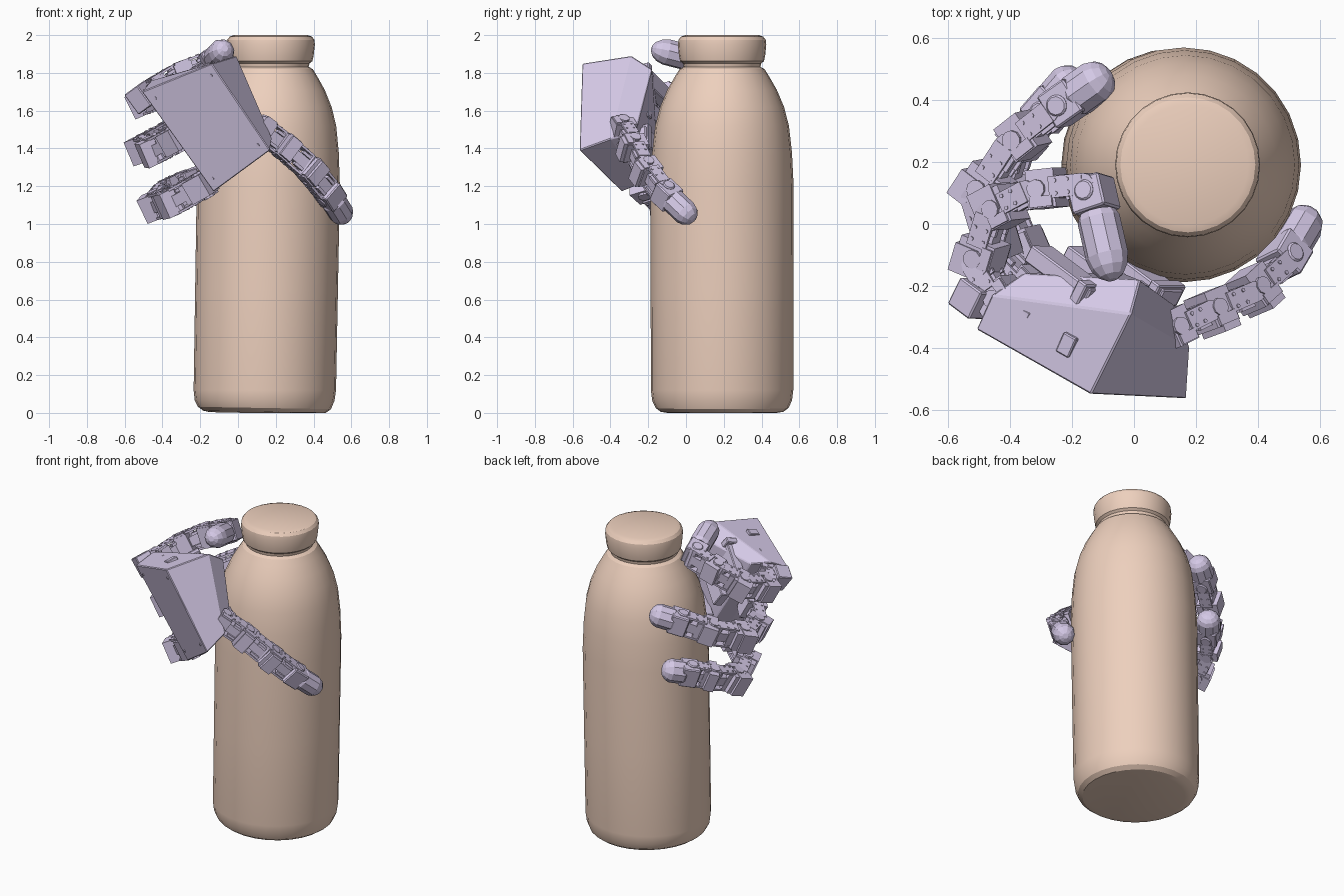
import bpy, bmesh, math
from mathutils import Vector as V, Matrix as M

if "Cube" in bpy.data.objects:
    bpy.data.objects.remove(bpy.data.objects["Cube"])


def material(name, color):
    m = bpy.data.materials.new(name)
    m.diffuse_color = color
    m.use_nodes = True
    m.node_tree.nodes["Principled BSDF"].inputs["Base Color"].default_value = m.diffuse_color
    return m


TAN = material("tan", (0.85, 0.63, 0.51, 1))
LILAC = material("lilac", (0.66, 0.58, 0.79, 1))


def finish(bm, name, mat, bevel=0):
    bmesh.ops.recalc_face_normals(bm, faces=bm.faces)
    me = bpy.data.meshes.new(name)
    bm.to_mesh(me)
    bm.free()
    ob = bpy.data.objects.new(name, me)
    bpy.context.collection.objects.link(ob)
    me.materials.append(mat)
    if bevel:
        b = ob.modifiers.new("bevel", 'BEVEL')
        b.width, b.segments = bevel, 1
    return ob


def loft(bm, rings):
    # skin a stack of point rings and cap both ends
    rings = [[bm.verts.new(p) for p in r] for r in rings]
    for a, b in zip(rings, rings[1:]):
        for i in range(len(a)):
            j = (i + 1) % len(a)
            bm.faces.new((a[i], a[j], b[j], b[i]))
    bm.faces.new(rings[0][::-1])
    bm.faces.new(rings[-1])


def frame(origin, along, hinge):
    # local x = hinge axis, local z = along the segment
    z = V(along).normalized()
    x = (V(hinge) - z * V(hinge).dot(z)).normalized()
    m = M((x, z.cross(x), z)).transposed().to_4x4()
    m.translation = V(origin)
    return m


def box(bm, mat, c, s):
    bmesh.ops.create_cube(bm, size=1, matrix=mat @ M.Translation(c) @ M.Diagonal((*s, 1)))


def disc(bm, mat, c, r, d, axis='X', n=10):
    turn = {'X': M.Rotation(math.pi / 2, 4, 'Y'), 'Y': M.Rotation(math.pi / 2, 4, 'X')}[axis]
    bmesh.ops.create_cone(bm, cap_ends=True, segments=n, radius1=r, radius2=r, depth=d,
                          matrix=mat @ M.Translation(c) @ turn)


def circle(n):
    return [(math.cos(2 * math.pi * i / n), math.sin(2 * math.pi * i / n)) for i in range(n)]


# Bottle: lathed profile, leaning very slightly toward +x
profile = [(.29, .004), (.325, .012), (.352, .032), (.37, .065), (.377, .12), (.378, .65), (.379, 1.2), (.37, 1.38),
           (.354, 1.52), (.328, 1.62), (.29, 1.71), (.25, 1.78), (.225, 1.82), (.203, 1.832), (.207, 1.85),
           (.222, 1.862), (.228, 1.89), (.234, 1.95), (.231, 1.975), (.218, 1.992), (.195, 2.0)]
bm = bmesh.new()
loft(bm, [[(.14 + .017 * z + r * c, .191 + r * s, max(0, z - .02 * (c + 1) * (z < .05) * .3)) for c, s in circle(28)]
          for r, z in profile])
bottle = finish(bm, "bottle", TAN)
bpy.context.view_layer.objects.active = bottle
bottle.select_set(True)
bpy.ops.object.shade_smooth_by_angle(angle=math.radians(25))

# Palm housing: outer cover, side walls, then a chamfer toward the bottle
A, B, C, D = V((-.13, -.34, 1.17)), V((.17, -.565, 1.39)), V((-.14, -.55, 1.85)), V((-.51, -.34, 1.70))
A2, B2, C2, D2 = V((-.11, -.24, 1.21)), V((.18, -.40, 1.45)), V((-.01, -.29, 1.89)), V((-.46, -.23, 1.76))
A3, B3, C3, D3 = V((-.08, -.14, 1.27)), V((.14, -.27, 1.48)), V((.02, -.18, 1.82)), V((-.36, -.16, 1.75))
bm = bmesh.new()
loft(bm, [(A, B, C, D), (A2, B2, C2, D2), (A3, B3, C3, D3)])
finish(bm, "palm_housing", LILAC, .005)

# Palm details: screws on the outer cover, motors on the inner side
W = (D - A).normalized()
F = (A - B).normalized()
bm = bmesh.new()
mid = (A + B + C + D) / 4
for p in (A, B, C, D):
    disc(bm, frame(p.lerp(mid, .2), F, W), (0, 0, 0), .009, .01, 'Y', 8)
finish(bm, "palm_screws", LILAC)
bm = bmesh.new()
inner = frame((A3 + B3 + C3 + D3) / 4, F, W)
for x in (-.2, 0, .2):
    box(bm, inner, (x, 0, .04), (.11, .06, .28))
    box(bm, inner, (x, 0, -.07), (.15, .08, .04))
finish(bm, "palm_motors", LILAC, .005)
bm = bmesh.new()
top = frame((C + D + C2 + D2) / 4, D - C, W)
for z in (-.08, .1):
    box(bm, top, (-.005, 0, z), (.04, .07, .05))
finish(bm, "palm_top_brackets", LILAC, .004)


def segment(bm, p, q, hinge, w):
    L = (q - p).length
    m = frame(p, q - p, hinge)
    # chunky motor, slim waist and bracket fork with horn discs and screws
    box(bm, m, (0, 0, L * .22), (w * .86, w * .9, L * .5))
    box(bm, m, (0, 0, L * .7), (w * .42, w * .5, L * .5))
    box(bm, m, (0, -w * .2, L * .55), (w * .75, w * .14, L * .2))
    for s in (-1, 1):
        box(bm, m, (s * w * .45, 0, L * .68), (w * .09, w * .5, L * .6))
        box(bm, m, (s * w * .28, w * .2, L * .78), (w * .12, w * .25, L * .3))
        box(bm, m, (s * w * .47, w * .3, L * .22), (w * .08, w * .25, L * .4))
        disc(bm, m, (s * w * .47, 0, L * .15), w * .22, w * .1)
        for z in (.5, .72):
            for y in (-.15, .15):
                disc(bm, m, (s * w * .5, y * w, L * z), w * .05, w * .05, 'X', 6)
    # hinge pin
    disc(bm, m, (0, 0, L), w * .25, w * .95)


def fingertip(name, p, q, hinge, w):
    m, L = frame(p, q - p, hinge), (q - p).length
    bm = bmesh.new()
    loft(bm, [[m @ V((w * .5 * k * c, w * .5 * k * s, L * t)) for c, s in circle(10)]
              for t, k in [(0, .85), (.1, 1), (.65, 1), (.82, .85), (.94, .58), (1, .25)]])
    finish(bm, name, LILAC)


# Digits: joint path, hinge axis, width; the last span is the rounded tip
digits = {
    "upper_finger": ([(-.42, -.26, 1.68), (-.50, -.13, 1.65), (-.45, .04, 1.70), (-.32, .11, 1.78),
                      (-.14, .13, 1.85), (-.07, -.18, 1.93)], (-.4, .0, .9), .14),
    "middle_finger": ([(-.31, -.24, 1.46), (-.44, -.11, 1.39), (-.50, .09, 1.40), (-.39, .26, 1.46),
                       (-.25, .37, 1.53), (-.08, .49, 1.60)], (-.4, -.1, .9), .145),
    "lower_finger": ([(-.16, -.24, 1.22), (-.34, -.13, 1.12), (-.43, .08, 1.10), (-.38, .25, 1.16),
                      (-.30, .34, 1.20), (-.17, .49, 1.25)], (-.4, -.1, .9), .145),
    "thumb": ([(.10, -.35, 1.52), (.22, -.29, 1.43), (.36, -.23, 1.31), (.47, -.13, 1.18),
               (.57, .04, 1.02)], (.55, .2, .8), .135),
}
for name, (path, hinge, w) in digits.items():
    pts = [V(p) for p in path]
    bm = bmesh.new()
    for p, q in zip(pts[:-2], pts[1:-1]):
        segment(bm, p, q, hinge, w)
    # knuckle motors standing proud on the outside of the first joints
    if name != "thumb":
        for i, d in ((1, .22), (2, .24)):
            m = frame(pts[i], pts[i + 1] - pts[i], hinge)
            out = 1 if (m.to_3x3() @ V((0, 1, 0))).x < 0 else -1
            box(bm, m, (0, out * w * d, .01), (w * .95, w * .6, .095))
    else:
        for i in (1, 2):
            m = frame(pts[i], pts[i + 1] - pts[i], hinge)
            out = 1 if (m.to_3x3() @ V((0, 1, 0))).y < 0 else -1
            box(bm, m, (0, out * w * .35, .05), (w * .9, w * .5, .07))
    finish(bm, name + "_links", LILAC)
    bm = bmesh.new()
    m = frame(pts[-2], pts[-1] - pts[-2], hinge)
    box(bm, m, (0, 0, .04), (w * .9, w * .85, .11))
    for s in (-1, 1):
        disc(bm, m, (s * w * .47, 0, .03), w * .25, w * .1)
    finish(bm, name + "_tip_mount", LILAC, .006)
    fingertip(name + "_tip", pts[-2].lerp(pts[-1], .3), pts[-1], hinge, w)

# Base motor where the upper finger leaves the palm
bm = bmesh.new()
box(bm, frame((-.51, -.24, 1.67), F, W), (0, 0, 0), (.13, .10, .10))
finish(bm, "upper_finger_base_motor", LILAC, .005)
